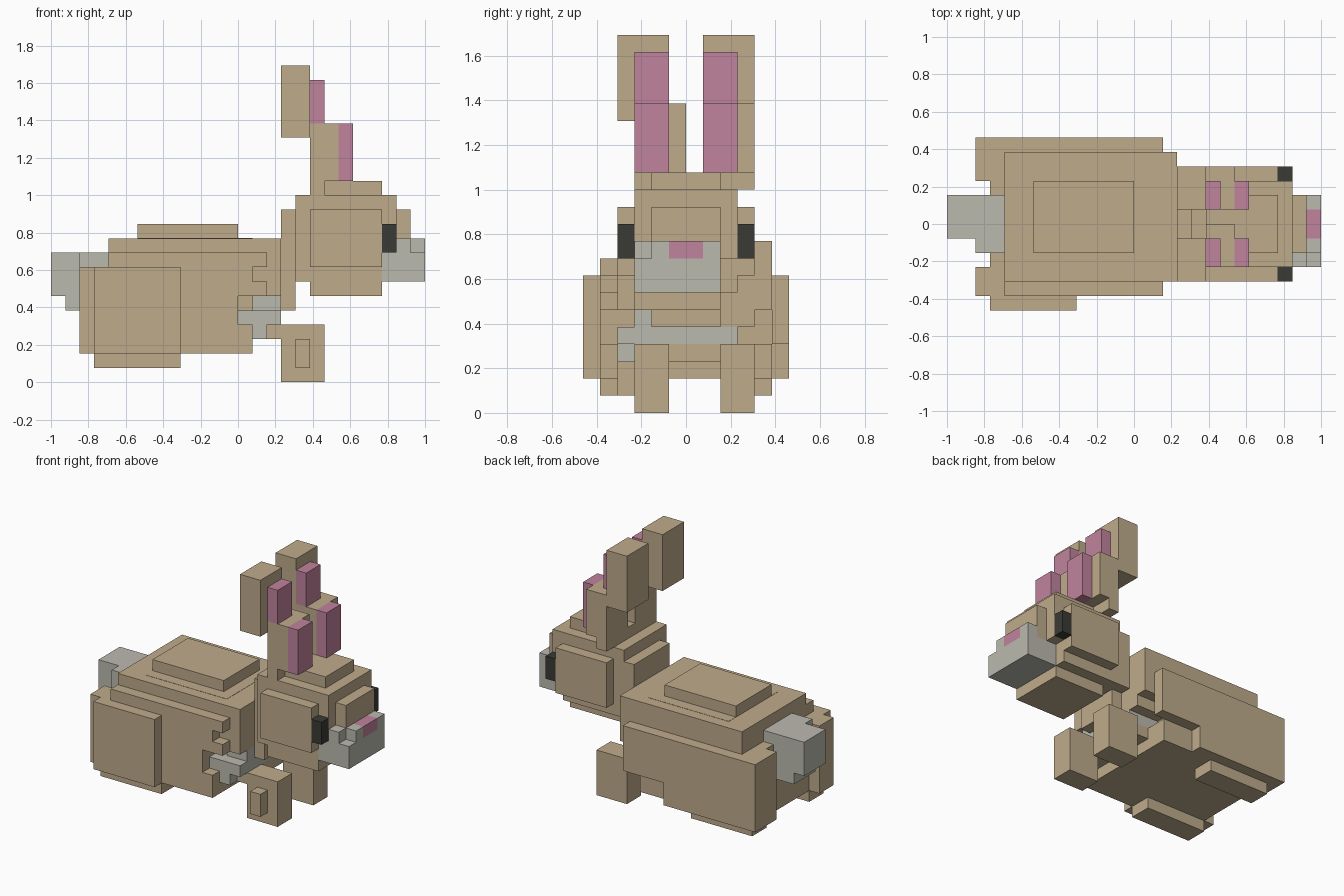
import bpy
import bmesh

if "Cube" in bpy.data.objects:
    bpy.data.objects.remove(bpy.data.objects["Cube"], do_unlink=True)

UNIT = 1 / 13  # size of one block


def make_material(name, rgb):
    material = bpy.data.materials.new(name)
    material.use_nodes = True
    colour = (*rgb, 1)
    material.diffuse_color = colour
    material.node_tree.nodes["Principled BSDF"].inputs["Base Color"].default_value = colour
    return material


tan = make_material("tan fur", (.52, .41, .26))
grey = make_material("pale grey fur", (.50, .49, .43))
pink = make_material("pink skin", (.53, .23, .34))
dark = make_material("dark eye", (.042, .044, .036))


def blocks(name, material, *boxes):
    """One object made of boxes, each given as x, y and z ranges in block units."""
    bm = bmesh.new()
    for ranges in boxes:
        cube = bmesh.ops.create_cube(bm, size=1)
        for vert in cube["verts"]:
            for axis, (low, high) in enumerate(ranges):
                vert.co[axis] = UNIT * (low if vert.co[axis] < 0 else high)
    mesh = bpy.data.meshes.new(name)
    bm.to_mesh(mesh)
    bm.free()
    mesh.materials.append(material)
    part = bpy.data.objects.new(name, mesh)
    bpy.context.collection.objects.link(part)
    return part


def flip(span, side):
    """Range across the body, turned to the right when side is negative."""
    return span if side > 0 else (-span[1], -span[0])


SIDES = (("left", 1), ("right", -1))

# Body, with stepped back and shoulders
blocks("body", tan,
       ((-10, 0), (-5, 5), (2, 8)),
       ((0, 1), (-5, 5), (2, 4)),
       ((0, 1), (-5, 5), (6, 8)),
       ((1, 2), (-5, 5), (6, 7)))
blocks("back", tan,
       ((-9, 2), (-5, 5), (8, 9)),
       ((-9, 2), (-4, 5), (9, 10)),
       ((-7, 1), (-3, 4), (10, 10.02)),
       ((-7, 0), (-2, 3), (10, 11)))
blocks("chest", tan,
       ((0, 3), (-4, 5), (6, 10)),
       ((0, 3), (-2, 4), (5, 6)),
       ((0, 3), (-3, 3), (3, 4)))
blocks("neck", tan, ((3, 4), (-2, 2), (5, 7)))
blocks("chest_patch", grey,
       ((0, 3), (-4, 3), (4, 5)),
       ((1, 2), (-4, -3), (3, 4)),
       ((1, 3), (-3, -2), (5, 6)))

# Hind legs
blocks("left_haunch", tan,
       ((-11, 2), (5, 6), (4, 8)),
       ((-11, -2), (5, 6), (2, 4)),
       ((-11, -10), (3, 5), (2, 8)))
blocks("right_haunch", tan,
       ((-10, -4), (-6, -5), (2, 8)),
       ((-11, -10), (-5, -3), (2, 8)))
for side, sign in SIDES:
    blocks(side + "_hind_foot", tan, ((-10, -4), flip((3, 5), sign), (1, 2)))

# Front legs
blocks("left_front_leg", tan, ((3, 6), (2, 4), (0, 4)))
blocks("right_front_leg", tan,
       ((3, 6), (-3, -1), (0, 4)),
       ((4, 5), (-4, -3), (1, 3)))

# Tail
blocks("tail", grey,
       ((-13, -12), (-1, 2), (6, 9)),
       ((-12, -11), (-1, 2), (5, 9)),
       ((-11, -9), (-2, 2), (5, 9)))

# Head
blocks("head", tan,
       ((4, 10), (-3, 3), (7, 13)),
       ((10, 11), (-3, 3), (9, 13)),
       ((3, 4), (-2, 3), (7, 12)),
       ((5, 10), (-3, 2), (6, 7)),
       ((5, 10), (-2, 2), (13, 14)))
blocks("snout", tan, ((11, 12), (-2, 2), (9, 12)))
blocks("muzzle", grey,
       ((10, 13), (-3, 2), (7, 9)),
       ((11, 12), (-3, -2), (9, 10)),
       ((12, 13), (-2, -1), (9, 10)),
       ((12, 13), (1, 2), (9, 10)))
blocks("nose", pink, ((12, 13), (-1, 1), (9, 10)))

for side, sign in SIDES:
    # Cheeks and eyes
    blocks(side + "_cheek", tan, ((5, 10), flip((3, 4), sign), (8, 12)))
    blocks(side + "_eye", dark, ((10, 11), flip((3, 4), sign), (9, 11)))
    # Ears, leaning back in two steps with pink inner plates
    blocks(side + "_ear_top", tan, ((3, 5), flip((1, 4), sign), (17, 22)))
    blocks(side + "_inner_ear", pink,
           ((5, 6), flip((1, 3), sign), (18, 21)),
           ((7, 8), flip((1, 3), sign), (14, 18)))
blocks("left_ear_base", tan,
       ((5, 7), (1, 4), (14, 18)),
       ((5, 6), (1, 4), (13, 14)))
blocks("right_ear_base", tan,
       ((5, 7), (-3, 0), (14, 18)),
       ((5, 6), (-3, 0), (13, 14)))
